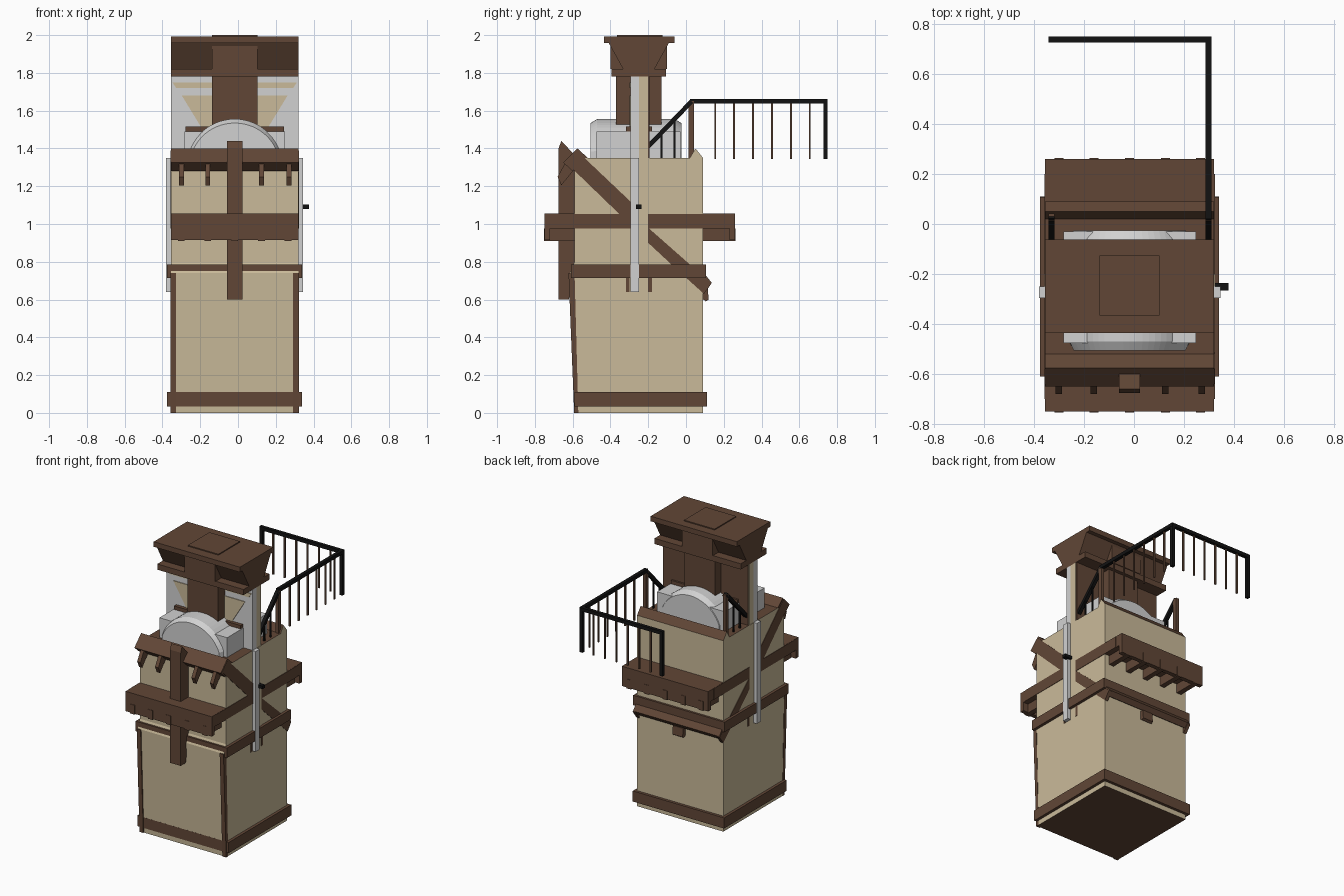
import bpy, math
from mathutils import Vector

if "Cube" in bpy.data.objects:
    bpy.data.objects.remove(bpy.data.objects["Cube"])

def mat(name, c):
    m = bpy.data.materials.new(name)
    m.diffuse_color = (*c, 1)
    m.use_nodes = True
    m.node_tree.nodes["Principled BSDF"].inputs["Base Color"].default_value = m.diffuse_color
    return m

TAN = mat("tan_plaster", (0.59, 0.49, 0.32))
BROWN = mat("brown_wood", (0.12, 0.062, 0.037))
GRAY = mat("pale_gray", (0.64, 0.64, 0.64))
BLACK = mat("black_iron", (0.006, 0.006, 0.006))
CX, X0, X1 = -0.0175, -0.355, 0.32   # tower centre line and side walls

def mesh(name, vs, fs, m):
    me = bpy.data.meshes.new(name)
    me.from_pydata(vs, [], fs)
    me.materials.append(m)
    o = bpy.data.objects.new(name, me)
    bpy.context.collection.objects.link(o)
    return o

def prism(name, prof, a, b, m, axis='x'):
    """Extrude a closed profile from a to b: (y,z) along x, or (x,z) along y."""
    area = sum(p[0] * q[1] - q[0] * p[1] for p, q in zip(prof, prof[1:] + prof[:1]))
    if (area < 0) == (axis == 'x'):
        prof = prof[::-1]
    n = len(prof)
    f = (lambda t, p: (t, p[0], p[1])) if axis == 'x' else (lambda t, p: (p[0], t, p[1]))
    vs = [f(a, p) for p in prof] + [f(b, p) for p in prof]
    fs = [tuple(range(n))[::-1], tuple(range(n, 2 * n))]
    fs += [(i, (i + 1) % n, n + (i + 1) % n, n + i) for i in range(n)]
    return mesh(name, vs, fs, m)

def box(name, x0, x1, y0, y1, z0, z1, m=BROWN):
    return prism(name, [(y0, z0), (y1, z0), (y1, z1), (y0, z1)], x0, x1, m)

def bar(name, p, q, w, m=BLACK):
    """Square bar between two points."""
    p, q = Vector(p), Vector(q)
    d = (q - p).normalized()
    s = d.cross(Vector((0, 0, 1)) if abs(d.z) < 0.9 else Vector((1, 0, 0))).normalized() * w / 2
    t = d.cross(s)
    vs = [e + s * i + t * j for e in (p, q) for i, j in ((-1, -1), (1, -1), (1, 1), (-1, 1))]
    fs = [(3, 2, 1, 0), (4, 5, 6, 7)] + [(i, (i + 1) % 4, 4 + (i + 1) % 4, 4 + i) for i in range(4)]
    return mesh(name, vs, fs, m)

# Tower body: tan walls, brown deck and underside
body = prism("tower_body", [(-0.585, 0), (0.09, 0), (0.09, 1.35), (0.05, 1.4), (0.02, 1.35),
             (-0.59, 1.35), (-0.59, 0.8), (-0.615, 0.74)], X0, X1, TAN)
body.data.materials.append(BROWN)
for f in body.data.polygons:
    if abs(f.normal.z) > 0.5:
        f.material_index = 1

# Wooden bands and front corner strips
box("lower_band", X0 - .02, X1 + .02, -0.59, 0.11, 0.035, 0.11)
box("middle_band", X0 - .02, X1 + .02, -0.61, 0.105, 0.715, 0.785)
for x in (X0 - .002, X1 - .028):
    prism("front_corner_strip", [(-0.592, 0), (-0.57, 0), (-0.59, 0.74), (-0.622, 0.74)], x, x + .03, BROWN)

# Front and back ledges with rib brackets underneath
RIBS = (-0.3, -0.16, CX, 0.125, 0.265)
for nm, yo, yi in (("front", -0.75, -0.58), ("back", 0.26, 0.08)):
    s = 1 if yi > yo else -1
    a, b = sorted((yo, yi))
    box(nm + "_ledge", X0, X1, a, b, 0.975, 1.055)
    a, b = sorted((yo, yo + s * .03))
    box(nm + "_ledge_board", X0, X1, a, b, 0.915, 0.975)
    a, b = sorted((yo - s * .003, yi))
    for x in RIBS:
        box(nm + "_ledge_rib", x - .018, x + .018, a, b, 0.91, 0.976)

# Flat side timbers, posts and diagonal braces on both side walls
for nm, a, b in (("left", X0 - .003, X0 + .02), ("right", X1 - .02, X1 + .003)):
    box(nm + "_beam_front", a, b, -0.7, -0.295, 0.975, 1.054)
    box(nm + "_beam_back", a, b, -0.2, 0.2, 0.975, 1.054)
    prism(nm + "_brace_front", [(-0.58, 1.39), (-0.64, 1.33), (-0.35, 1.05), (-0.295, 1.0), (-0.295, 1.12)], a, b, BROWN)
    prism(nm + "_brace_back", [(-0.2, 0.98), (-0.2, 0.9), (-0.06, 0.77), (0.095, 0.63), (0.135, 0.685)], a, b, BROWN)
    for y in (-0.318, -0.2):
        box(nm + "_post_foot", a, b, y, y + .02, 0.64, 0.72)
    o = .022 if nm == "right" else 0
    i = .022 - o
    box(nm + "_post_gray", a - i, b + o, -0.295, -0.25, 0.64, 1.35, GRAY)
    box(nm + "_post_tan", a, b, -0.25, -0.2, 0.715, 1.35, TAN)

# Sloped front beam, its hanging teeth, and the central front post
prism("front_sloped_beam", [(-0.575, 1.4), (-0.65, 1.325), (-0.6, 1.28), (-0.52, 1.35)], X0, X1, BROWN)
for x in (-0.3, -0.16, 0.125, 0.27):
    prism("front_tooth", [(-0.63, 1.34), (-0.68, 1.25), (-0.66, 1.205), (-0.59, 1.29)], x - .013, x + .013, BROWN)
prism("front_post", [(-0.675, 0.6), (-0.62, 0.6), (-0.585, 0.8), (-0.585, 1.36), (-0.66, 1.44), (-0.675, 1.4)],
      CX - .042, CX + .042, BROWN)
prism("back_sloped_beam", [(0.08, 0.76), (0.135, 0.69), (0.11, 0.66), (0.08, 0.68)], X0, X1, BROWN)
prism("back_tooth", [(0.08, 0.66), (0.115, 0.66), (0.12, 0.6), (0.105, 0.59), (0.08, 0.61)], CX - .04, CX + .04, BROWN)

# Gray drum and box on the deck
arch = []
for i in range(25):
    t = math.radians(20 + 140 * i / 24)
    arch.append((CX + 0.256 * math.cos(t), 1.3 + 0.256 * math.sin(t)))
arch += [(CX - .241, 1.34), (CX + .241, 1.34)]
drum = prism("gray_drum", arch, -0.47, -0.06, GRAY, 'y')
# tapered end discs
for nm, y0, y1 in (("front", -0.47, -0.505), ("back", -0.06, -0.025)):
    d = prism(nm + "_drum_face", arch, min(y0, y1), max(y0, y1), GRAY, 'y')
    for v in d.data.vertices:
        if abs(v.co.y - y1) < 1e-4:
            v.co.x = CX + (v.co.x - CX) * .93
            v.co.z = 1.34 + (v.co.z - 1.34) * .9
box("gray_box", CX - .265, CX + .265, -0.475, -0.03, 1.34, 1.49, GRAY)
box("cross_timber", CX - .26, CX + .26, -0.318, -0.18, 1.35, 1.515)

# Central column and side panels: gray front with tan bracing, tan back half
C0, C1 = -0.137, 0.102
box("column", C0, C1, -0.37, -0.13, 1.35, 1.965)
for s in (-1, 1):
    xo, xi = (X0, C0) if s < 0 else (X1, C1)
    a, b = sorted((xo, xi))
    box("panel_gray", a, b, -0.293, -0.25, 1.35, 1.78, GRAY)
    box("panel_tan", a, b, -0.25, -0.2, 1.35, 1.78, TAN)
    a, b = sorted((xo - s * .004, xi))
    box("panel_back", a, b, -0.2, -0.193, 1.35, 1.78)
    X = lambda d: CX + s * d
    prism("panel_brace", [(X(.28), 1.68), (X(.1), 1.68), (X(.1), 1.5), (X(.17), 1.5)], -0.298, -0.292, TAN, 'y')
    prism("panel_stripe", [(X(.33), 1.75), (X(.1), 1.75), (X(.1), 1.72), (X(.31), 1.72)], -0.298, -0.292, TAN, 'y')

# Head of the tower: slab, flared hopper, roof plate
box("head_slab", X0, X1, -0.395, -0.105, 1.78, 1.82)
prism("head_flare", [(-0.33, 1.815), (-0.17, 1.815), (-0.09, 1.96), (-0.41, 1.96)], X0, X1, BROWN)
box("head_front_block", C0, C1, -0.4, -0.1, 1.82, 1.96)
box("roof_slab", X0, X1, -0.435, -0.062, 1.957, 1.993)
box("roof_plate", C0, C1, -0.365, -0.125, 1.99, 2.0)

# Railing: sloped entry rails, long right side, back run
RX, LX, RY, RZ = 0.297, -0.33, 0.738, 1.65
for nm, x in (("right", RX), ("left", LX)):
    bar(nm + "_sloped_rail", (x, -0.2, 1.41), (x, 0.03, RZ), .024)
    box(nm + "_rail_post", x - .012, x + .012, 0.012, 0.042, 1.35, RZ)
    for y in (-0.13, -0.06):
        bar(nm + "_short_baluster", (x, y, 1.35), (x, y, 1.61 + y), .01)
bar("side_rail", (RX, 0.02, RZ), (RX, RY + .012, RZ), .024)
bar("back_rail", (RX + .012, RY, RZ), (LX - .012, RY, RZ), .024)
for x in (RX, LX):
    bar("rail_end_post", (x, RY, 1.345), (x, RY, RZ), .022)
for i in range(1, 7):
    y = 0.055 + 0.1 * i
    bar("side_baluster", (RX, y, 1.345), (RX, y, RZ), .01, BROWN)
    x = LX + (RX - LX) * i / 7
    bar("back_baluster", (x, RY, 1.345), (x, RY, RZ), .01, BROWN)

# Small iron peg on the right wall
box("iron_peg", X1, X1 + .057, -0.265, -0.235, 1.08, 1.102, BLACK)
